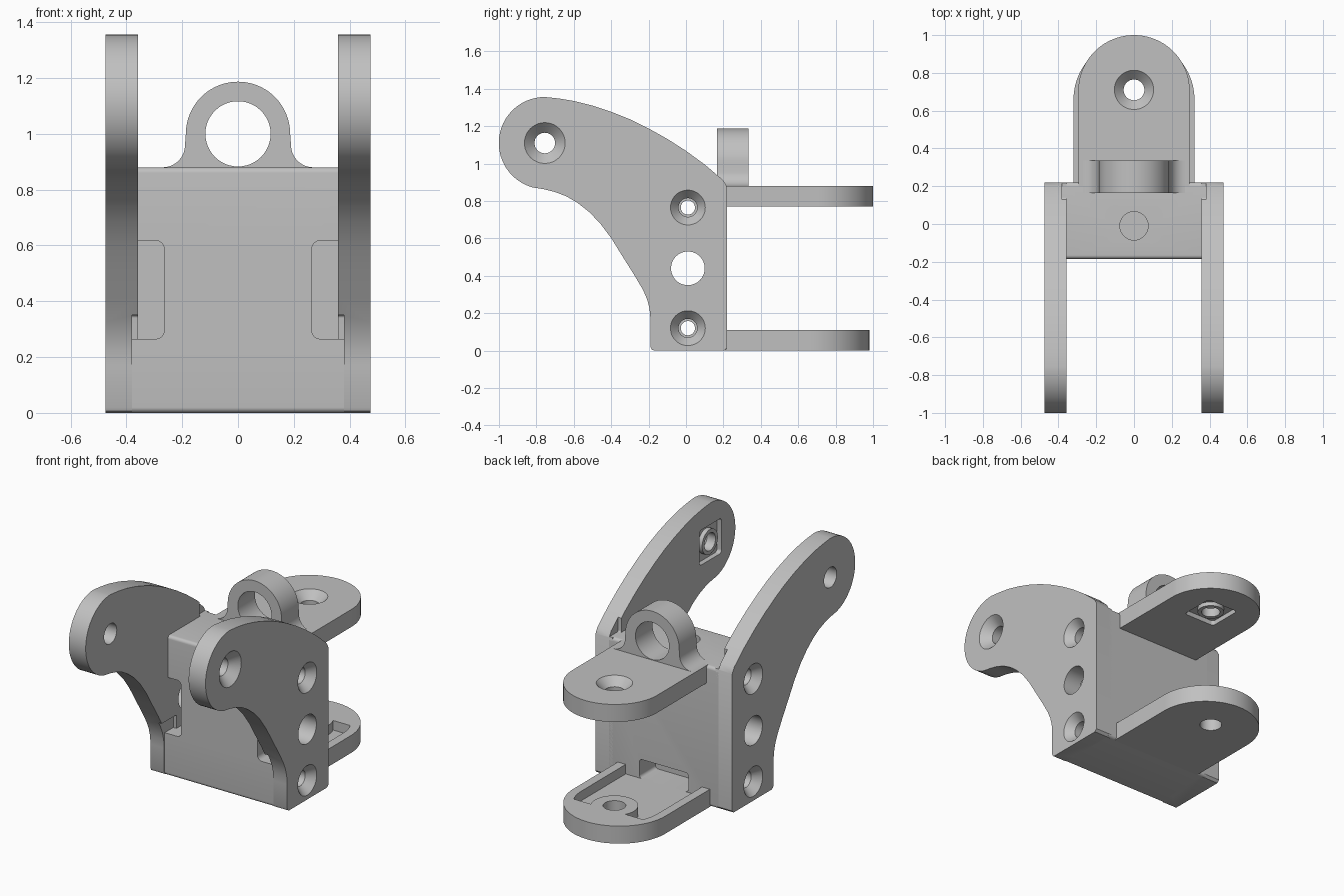
import bpy, bmesh, math

cube = bpy.data.objects.get("Cube")
if cube:
    bpy.data.objects.remove(cube, do_unlink=True)

grey = bpy.data.materials.new("plain grey")
grey.use_nodes = True
COLOUR = (0.53, 0.53, 0.53, 1)
grey.diffuse_color = COLOUR
grey.node_tree.nodes["Principled BSDF"].inputs["Base Color"].default_value = COLOUR
parts = []


def arc(cu, cv, r, a0, a1, n=24):
    angles = [math.radians(a0 + (a1 - a0) * i / n) for i in range(n + 1)]
    return [(cu + r * math.cos(a), cv + r * math.sin(a)) for a in angles]


def circle(cu, cv, r):
    return arc(cu, cv, r, 0, 360, 48)[:-1]


def rounded(u0, u1, v0, v1, r):
    return (arc(u1 - r, v1 - r, r, 0, 90, 6) + arc(u0 + r, v1 - r, r, 90, 180, 6)
            + arc(u0 + r, v0 + r, r, 180, 270, 6) + arc(u1 - r, v0 + r, r, 270, 360, 6))


def prism(name, pts, axis, a, b, end_pts=None):
    """Extrude a profile along an axis, or loft it to a second profile."""
    place = {"X": lambda u, v, t: (t, u, v),
             "Y": lambda u, v, t: (u, t, v),
             "Z": lambda u, v, t: (u, v, t)}[axis]
    bm = bmesh.new()
    low = [bm.verts.new(place(u, v, a)) for u, v in pts]
    high = [bm.verts.new(place(u, v, b)) for u, v in (end_pts or pts)]
    bm.faces.new(low)
    bm.faces.new(high)
    n = len(low)
    for i in range(n):
        j = (i + 1) % n
        bm.faces.new((low[i], low[j], high[j], high[i]))
    bmesh.ops.recalc_face_normals(bm, faces=bm.faces)
    mesh = bpy.data.meshes.new(name)
    bm.to_mesh(mesh)
    bm.free()
    mesh.materials.append(grey)
    obj = bpy.data.objects.new(name, mesh)
    bpy.context.collection.objects.link(obj)
    return obj


def part(*args):
    obj = prism(*args)
    parts.append(obj)
    return obj


def cut(obj, *cutter_args):
    """Subtract a temporary prism from a part."""
    cutter = prism("cutter", *cutter_args)
    cutter.hide_render = True
    mod = obj.modifiers.new("cut", "BOOLEAN")
    mod.operation = "DIFFERENCE"
    mod.solver = "EXACT"
    mod.object = cutter
    with bpy.context.temp_override(object=obj, active_object=obj, selected_objects=[obj]):
        bpy.ops.object.modifier_apply(modifier=mod.name)
    bpy.data.objects.remove(cutter, do_unlink=True)


SCREWS = (0.12, 0.765)      # heights of the side screw holes
HINGE = (-0.755, 1.11)      # pivot of the arms, in y and z
TAB_Y = 0.71                # pivot of the rear tabs

# Central block
body = part("body", rounded(-0.185, 0.22, 0, 0.88, 0.02), "X", -0.38, 0.38)
for z in SCREWS:
    cut(body, circle(0.01, z, 0.038), "X", -0.5, 0.5)
cut(body, circle(0.01, 0.44, 0.09), "X", -0.5, 0.5)
cut(body, circle(0, -0.01, 0.075), "Z", 0.83, 0.95)
cut(body, rounded(-0.17, 0.17, 0.05, 0.17, 0.02), "Y", 0.06, 0.3)
for s in (-1, 1):
    # Side pockets open to the front
    u0, u1 = sorted((s * 0.265, s * 0.5))
    cut(body, rounded(u0, u1, 0.265, 0.618, 0.03), "Y", -0.3, 0.12)

# Curved side arms
arm_profile = ([(-0.17, 0), (0.205, 0), (0.22, 0.015), (0.22, 0.875), (0.2, 0.91),
                (0.1, 0.995), (0, 1.068), (-0.1, 1.132), (-0.2, 1.188), (-0.3, 1.237),
                (-0.4, 1.277), (-0.5, 1.31), (-0.6, 1.335), (-0.68, 1.348)]
               + arc(*HINGE, 0.246, 90, 255, 28)
               + [(-0.76, 0.863), (-0.7, 0.848), (-0.64, 0.825), (-0.58, 0.79),
                  (-0.52, 0.743), (-0.46, 0.682), (-0.4, 0.602), (-0.34, 0.505),
                  (-0.28, 0.41), (-0.23, 0.325), (-0.208, 0.275), (-0.195, 0.225),
                  (-0.19, 0.17), (-0.19, 0.02), (-0.184, 0.006)])
for s, side in ((1, "left"), (-1, "right")):
    arm = part(side + "_arm", arm_profile, "X", s * 0.358, s * 0.475)
    for z in SCREWS:
        cut(arm, circle(0.01, z, 0.05), "X", s * 0.3, s * 0.5)
        cut(arm, circle(0.01, z, 0.05), "X", s * 0.425, s * 0.476, circle(0.01, z, 0.094))
    cut(arm, circle(0.01, 0.44, 0.09), "X", s * 0.3, s * 0.5)
    # Clearance steps on the inner face
    cut(arm, rounded(0.13, 0.3, 0.88, 1.1, 0.01), "X", s * 0.3, s * 0.38)
    cut(arm, rounded(-0.4, -0.1, -0.1, 0.35, 0.01), "X", s * 0.3, s * 0.38)
    if s > 0:
        cut(arm, circle(*HINGE, 0.055), "X", 0.3, 0.5)
        cut(arm, circle(*HINGE, 0.055), "X", 0.42, 0.476, circle(*HINGE, 0.11))
        y, z = HINGE
        cut(arm, rounded(y - 0.11, y + 0.11, z - 0.11, z + 0.11, 0.02), "X", 0.3, 0.39)
        boss = part("arm_boss", circle(y, z, 0.078), "X", 0.362, 0.395)
        cut(boss, circle(y, z, 0.055), "X", 0.3, 0.5)
    else:
        cut(arm, circle(*HINGE, 0.063), "X", -0.5, -0.3)

# Upper rear tab, countersunk above and pocketed below
upper = part("upper_tab", [(-0.295, 0.2), (0.295, 0.2)] + arc(0, 0.705, 0.295, 0, 180, 40),
             "Z", 0.77, 0.88)
cut(upper, circle(0, TAB_Y, 0.055), "Z", 0.7, 0.95)
cut(upper, circle(0, TAB_Y, 0.055), "Z", 0.83, 0.881, circle(0, TAB_Y, 0.105))
cut(upper, rounded(-0.11, 0.11, TAB_Y - 0.11, TAB_Y + 0.11, 0.02), "Z", 0.7, 0.8)
boss = part("upper_tab_boss", circle(0, TAB_Y, 0.078), "Z", 0.774, 0.805)
cut(boss, circle(0, TAB_Y, 0.055), "Z", 0.7, 0.9)

# Lower rear tab with a rimmed tray and a round boss
lower = part("lower_tab", [(-0.32, 0.2), (0.32, 0.2)] + arc(0, 0.66, 0.32, 0, 180, 40),
             "Z", 0, 0.11)
tray = [(-0.265, 0.1), (0.265, 0.1)] + arc(0, 0.66, 0.265, 0, 25, 6) + arc(0, 0.66, 0.265, 155, 180, 6)
cut(lower, tray, "Z", 0.05, 0.2)
cut(lower, circle(0, TAB_Y, 0.065), "Z", -0.1, 0.2)
boss = part("lower_tab_boss", circle(0, TAB_Y, 0.135), "Z", 0.04, 0.11)
cut(boss, circle(0, TAB_Y, 0.065), "Z", -0.1, 0.2)

# Upright loop with flared feet
loop = part("cable_loop", [(0.27, 0.86)] + arc(0.27, 0.96, 0.08, 270, 180, 10)
            + arc(0, 1.0, 0.187, 0, 180, 40)
            + arc(-0.27, 0.96, 0.08, 0, -90, 10) + [(-0.27, 0.86)], "Y", 0.165, 0.335)
cut(loop, circle(0, 1.0, 0.117), "Y", 0, 0.5)

# Smooth the curves and keep the edges crisp
bpy.ops.object.select_all(action="DESELECT")
for obj in parts:
    obj.select_set(True)
bpy.context.view_layer.objects.active = body
bpy.ops.object.shade_smooth_by_angle(angle=math.radians(30))
